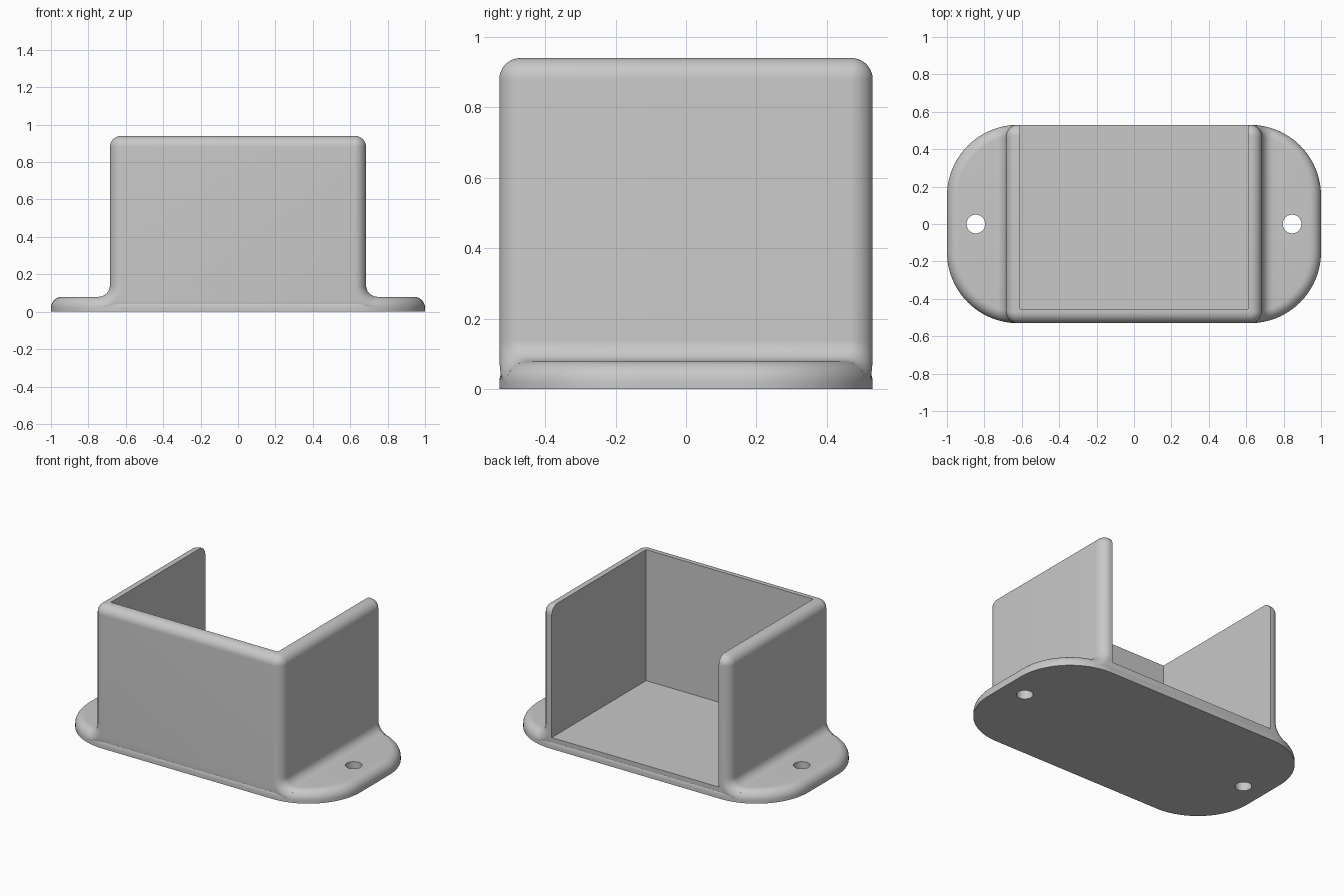
import bpy, bmesh
from math import sin, cos, pi, sqrt

cube = bpy.data.objects.get("Cube")
if cube:
    bpy.data.objects.remove(cube, do_unlink=True)

HX, HY, TOP = 0.685, 0.53, 0.94      # housing half width, half depth, height
PLATE, CORNER = 0.08, 0.38           # flange thickness and corner radius
R, WALL, STEPS = 0.06, 0.075, 10     # rounding radius, wall thickness
COLOUR = (0.58, 0.58, 0.58, 1)

grey = bpy.data.materials.new("plain_grey")
grey.use_nodes = True
grey.diffuse_color = COLOUR
grey.node_tree.nodes["Principled BSDF"].inputs["Base Color"].default_value = COLOUR


def make_object(name, bm):
    bmesh.ops.recalc_face_normals(bm, faces=bm.faces)
    mesh = bpy.data.meshes.new(name)
    bm.to_mesh(mesh)
    bm.free()
    mesh.materials.append(grey)
    ob = bpy.data.objects.new(name, mesh)
    bpy.context.collection.objects.link(ob)
    return ob


def combine(target, tool, operation):
    bpy.context.view_layer.objects.active = target
    mod = target.modifiers.new(operation.title(), 'BOOLEAN')
    mod.operation, mod.object, mod.solver = operation, tool, 'EXACT'
    bpy.ops.object.modifier_apply(modifier=mod.name)
    bpy.data.objects.remove(tool, do_unlink=True)


def half_depth(x, inset):
    """Half depth at x of the flange outline, moved inwards by inset."""
    d = max(0, abs(x) - (1 - CORNER))
    return HY - CORNER + sqrt((CORNER - inset) ** 2 - d ** 2)


def flange_ring(bm, inset, z):
    r = CORNER - inset
    n = 24
    ring = []
    for q, (sx, sy) in enumerate(((1, 1), (-1, 1), (-1, -1), (1, -1))):
        for i in range(n + 1):
            a = (q + i / n) * pi / 2
            ring.append(bm.verts.new((sx * (1 - CORNER) + r * cos(a),
                                      sy * (HY - CORNER) + r * sin(a), z)))
    return ring


# Flange: stacked outlines with a rounded top edge
bm = bmesh.new()
rings = [flange_ring(bm, 0, 0)]
for i in range(STEPS + 1):
    a = i / STEPS * pi / 2
    rings.append(flange_ring(bm, R * (1 - cos(a)), PLATE - R + R * sin(a)))
for low, high in zip(rings, rings[1:]):
    for i in range(len(low)):
        j = (i + 1) % len(low)
        bm.faces.new((low[i], low[j], high[j], high[i]))
bm.faces.new(rings[0])
bm.faces.new(rings[-1])
bracket = make_object("bracket", bm)

# Housing: front profile with flared feet, as (x, z, normal x, normal z)
side = []
for i in range(STEPS + 1):
    a = i / STEPS * pi / 2
    side.append((HX + R - R * sin(a), PLATE + R - R * cos(a), sin(a), cos(a)))
for i in range(STEPS + 1):
    a = i / STEPS * pi / 2
    side.append((HX - R + R * cos(a), TOP - R + R * sin(a), cos(a), sin(a)))
profile = side + [(-x, z, -nx, nz) for x, z, nx, nz in reversed(side)]

# Sweep it front to back, rounding both ends along the profile normal
bm = bmesh.new()
arc = [i / STEPS * pi / 2 for i in range(STEPS + 1)]
ends = [(-1, a) for a in reversed(arc)] + [(1, a) for a in arc]
rows = []
for x, z, nx, nz in profile:
    row = []
    for s, a in ends:
        drop = R * (1 - cos(a))
        px = x - nx * drop
        y = s * half_depth(px, R * (1 - sin(a)))
        row.append(bm.verts.new((px, y, z - nz * drop)))
    rows.append(row)
for p, q in zip(rows, rows[1:]):
    for i in range(len(ends) - 1):
        bm.faces.new((p[i], p[i + 1], q[i + 1], q[i]))

# Close the front, back, feet and underside
base = [[bm.verts.new((row[k].co.x, row[k].co.y, 0.01)) for k in (0, -1)]
        for row in (rows[0], rows[-1])]
for k in (0, 1):
    bm.faces.new([row[-k] for row in rows] + [base[1][k], base[0][k]])
    bm.faces.new(rows[-k] + [base[k][1], base[k][0]])
bm.faces.new((base[0][0], base[0][1], base[1][1], base[1][0]))
bmesh.ops.remove_doubles(bm, verts=bm.verts, dist=0.0001)
bmesh.ops.triangulate(bm, faces=[f for f in bm.faces if len(f.verts) > 4])
combine(bracket, make_object("housing", bm), 'UNION')

# Pocket, open at the top and the back
bm = bmesh.new()
bmesh.ops.create_cube(bm, size=1)
for v in bm.verts:
    v.co.x *= 2 * (HX - WALL)
    v.co.y = WALL - HY if v.co.y < 0 else 1
    v.co.z = WALL if v.co.z < 0 else 1.5
combine(bracket, make_object("pocket_cutter", bm), 'DIFFERENCE')

# Screw holes
for s in (-1, 1):
    bm = bmesh.new()
    bmesh.ops.create_cone(bm, cap_ends=True, segments=32, radius1=0.05, radius2=0.05, depth=1)
    bmesh.ops.translate(bm, verts=bm.verts, vec=(s * 0.845, 0, 0))
    combine(bracket, make_object("hole_cutter", bm), 'DIFFERENCE')

bpy.ops.object.select_all(action='DESELECT')
bracket.select_set(True)
bpy.context.view_layer.objects.active = bracket
bpy.ops.object.shade_smooth_by_angle(angle=0.6)
